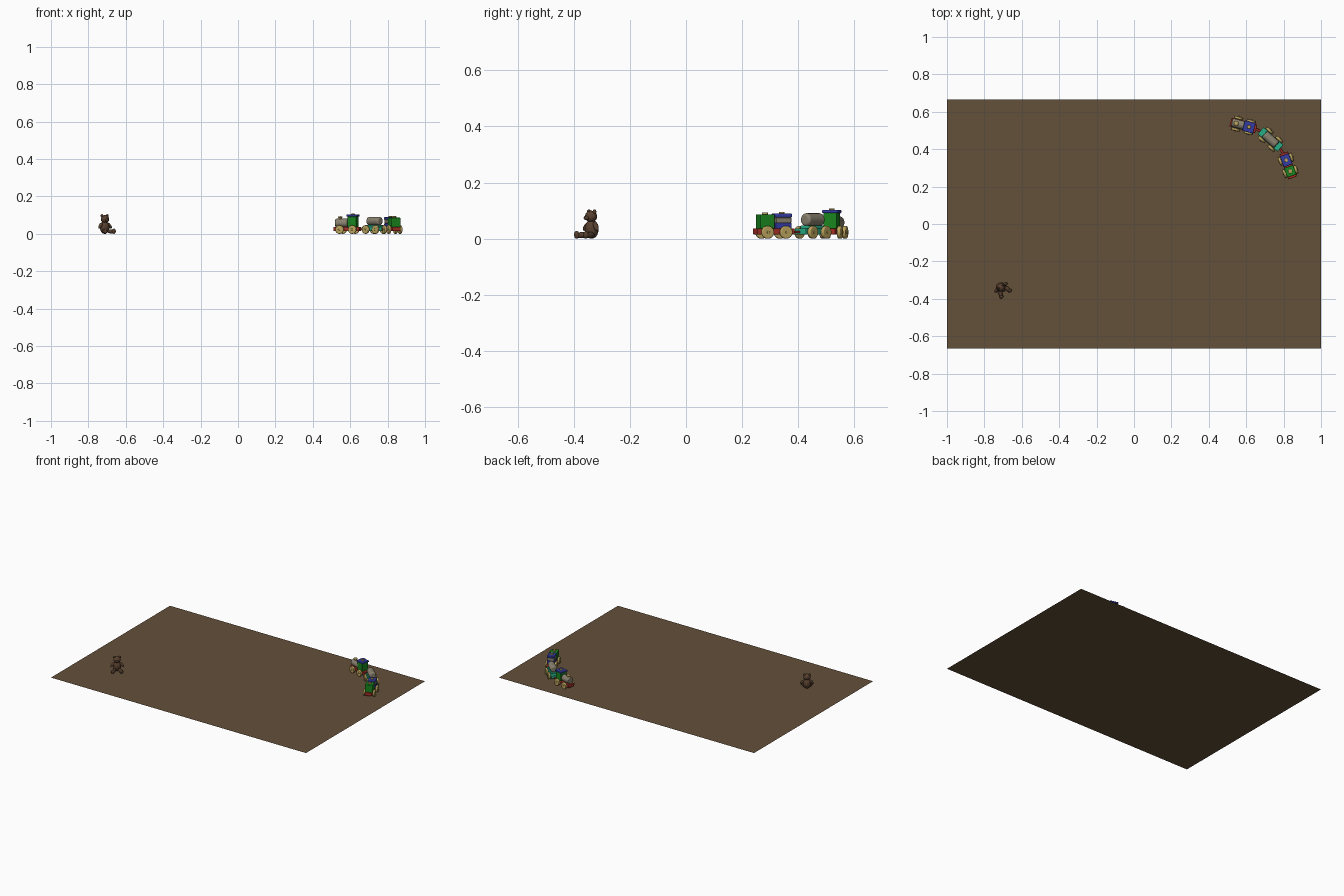
import bpy, math
from mathutils import Vector, Matrix

if "Cube" in bpy.data.objects:
    bpy.data.objects.remove(bpy.data.objects["Cube"])

def mat(name, r, g, b):
    m = bpy.data.materials.new(name)
    m.diffuse_color = (r, g, b, 1)
    m.use_nodes = True
    m.node_tree.nodes["Principled BSDF"].inputs["Base Color"].default_value = m.diffuse_color
    return m

FLOOR = mat("floor brown", .125, .080, .041)
FUR = mat("fur brown", .095, .050, .028)
WOOD = mat("pale wood yellow", .50, .37, .11)
GREY = mat("warm grey", .25, .22, .16)
GREEN = mat("green", .010, .23, .013)
BLUE = mat("blue", .035, .045, .37)
RED = mat("red", .37, .028, .018)
TEAL = mat("teal", .022, .42, .24)

def finish(name, m, frame, local, bevel=0):
    ob = bpy.context.object
    ob.name = name
    ob.data.materials.append(m)
    ob.data.transform(local)
    ob.matrix_world = frame
    if bevel:
        b = ob.modifiers.new("bevel", 'BEVEL')
        b.width, b.segments = bevel, 3
    bpy.ops.object.shade_smooth_by_angle(angle=math.radians(40))
    return ob

def box(name, m, frame, c, size, bevel=.003):
    bpy.ops.mesh.primitive_cube_add(size=1)
    return finish(name, m, frame, Matrix.Translation(c) @ Matrix.Diagonal((*size, 1)), bevel)

def cyl(name, m, frame, c, r, depth, axis='Z', bevel=.002):
    rot = {'X': Matrix.Rotation(math.pi / 2, 4, 'Y'),
           'Y': Matrix.Rotation(math.pi / 2, 4, 'X'), 'Z': Matrix()}[axis]
    bpy.ops.mesh.primitive_cylinder_add(vertices=32, radius=r, depth=depth)
    return finish(name, m, frame, Matrix.Translation(c) @ rot, bevel)

def ball(name, m, frame, c, radii, direction=(0, 0, 1)):
    # ellipsoid whose long axis follows the given direction
    rot = Vector((0, 0, 1)).rotation_difference(Vector(direction)).to_matrix().to_4x4()
    bpy.ops.mesh.primitive_uv_sphere_add(segments=24, ring_count=14, radius=1)
    return finish(name, m, frame, Matrix.Translation(c) @ rot @ Matrix.Diagonal((*radii, 1)))

def limb(name, frame, a, b, r):
    a, b = Vector(a), Vector(b)
    ball(name, FUR, frame, (a + b) / 2, (r, r, (b - a).length / 2 + r), b - a)

def place(x, y, degrees):
    return Matrix.Translation((x, y, 0)) @ Matrix.Rotation(math.radians(degrees), 4, 'Z')

# floor sheet
bpy.ops.mesh.primitive_plane_add(size=1)
finish("floor", FLOOR, Matrix(), Matrix.Diagonal((2, 1.333, 1, 1)))

# seated bear, facing local -y
bear = place(-.713, -.336, 36)
ball("bear_body", FUR, bear, (0, 0, .034), (.026, .024, .034))
ball("bear_head", FUR, bear, (0, -.003, .079), (.023, .021, .021))
ball("bear_muzzle", FUR, bear, (0, -.023, .074), (.010, .010, .008))
ball("bear_nose", FUR, bear, (0, -.032, .077), (.003, .002, .002))
for s, side in ((-1, "left"), (1, "right")):
    ball(f"bear_ear_{side}", FUR, bear, (s * .017, 0, .096), (.009, .005, .009))
    limb(f"bear_arm_{side}", bear, (s * .020, 0, .054), (s * .036, -.004, .036), .009)
    limb(f"bear_leg_{side}", bear, (s * .016, -.010, .014), (s * .026, -.042, .012), .011)
    ball(f"bear_foot_{side}", FUR, bear, (s * .028, -.046, .014), (.011, .008, .014))

# chassis with four wheels, forward is local +x
def chassis(name, frame, m):
    box(name + "_chassis", m, frame, (0, 0, .026), (.142, .048, .022))
    for x in (-.035, .035):
        cyl(name + "_axle", WOOD, frame, (x, 0, .023), .005, .084, 'Y', .001)
        for y in (-.032, .032):
            cyl(name + "_wheel", WOOD, frame, (x, y, .023), .023, .014, 'Y', .004)

engine = place(.585, .527, 165)
tanker = place(.730, .452, 138)
caboose = place(.824, .313, 110)
for name, frame, m in (("engine", engine, RED), ("tanker", tanker, TEAL), ("caboose", caboose, RED)):
    chassis(name, frame, m)

# engine: boiler, chimney, cab, roof
cyl("engine_boiler", GREY, engine, (.030, 0, .058), .023, .068, 'X', .004)
cyl("engine_chimney", WOOD, engine, (.040, 0, .083), .009, .012)
ball("engine_chimney_cap", WOOD, engine, (.040, 0, .089), (.013, .013, .005))
box("engine_cab", GREEN, engine, (-.031, 0, .064), (.050, .050, .056))
box("engine_roof", BLUE, engine, (-.031, 0, .097), (.060, .058, .011), .004)
cyl("engine_roof_knob", WOOD, engine, (-.031, 0, .104), .010, .007)

# tanker: lying barrel on a cradle
box("tanker_cradle", TEAL, tanker, (0, 0, .041), (.090, .040, .012))
cyl("tanker_barrel", GREY, tanker, (0, 0, .068), .023, .086, 'X', .009)

# caboose: green cabin behind, layered block in front
box("caboose_cabin", GREEN, caboose, (-.033, 0, .061), (.054, .052, .052))
cyl("caboose_cabin_knob", WOOD, caboose, (-.033, 0, .090), .011, .008)
box("caboose_lower_layer", BLUE, caboose, (.030, 0, .046), (.060, .048, .020))
box("caboose_middle_layer", GREY, caboose, (.030, 0, .066), (.058, .046, .020))
box("caboose_top_layer", BLUE, caboose, (.030, 0, .083), (.062, .050, .014), .004)
cyl("caboose_top_knob", WOOD, caboose, (.030, 0, .092), .010, .007)

# couplings between the cars
for name, a, b in (("front_coupling", engine, tanker), ("rear_coupling", tanker, caboose)):
    p, q = a @ Vector((-.060, 0, .024)), b @ Vector((.060, 0, .024))
    d = q - p
    frame = place((p.x + q.x) / 2, (p.y + q.y) / 2, math.degrees(math.atan2(d.y, d.x)))
    box(name, RED, frame, (0, 0, .024), (d.length, .012, .008), .002)
